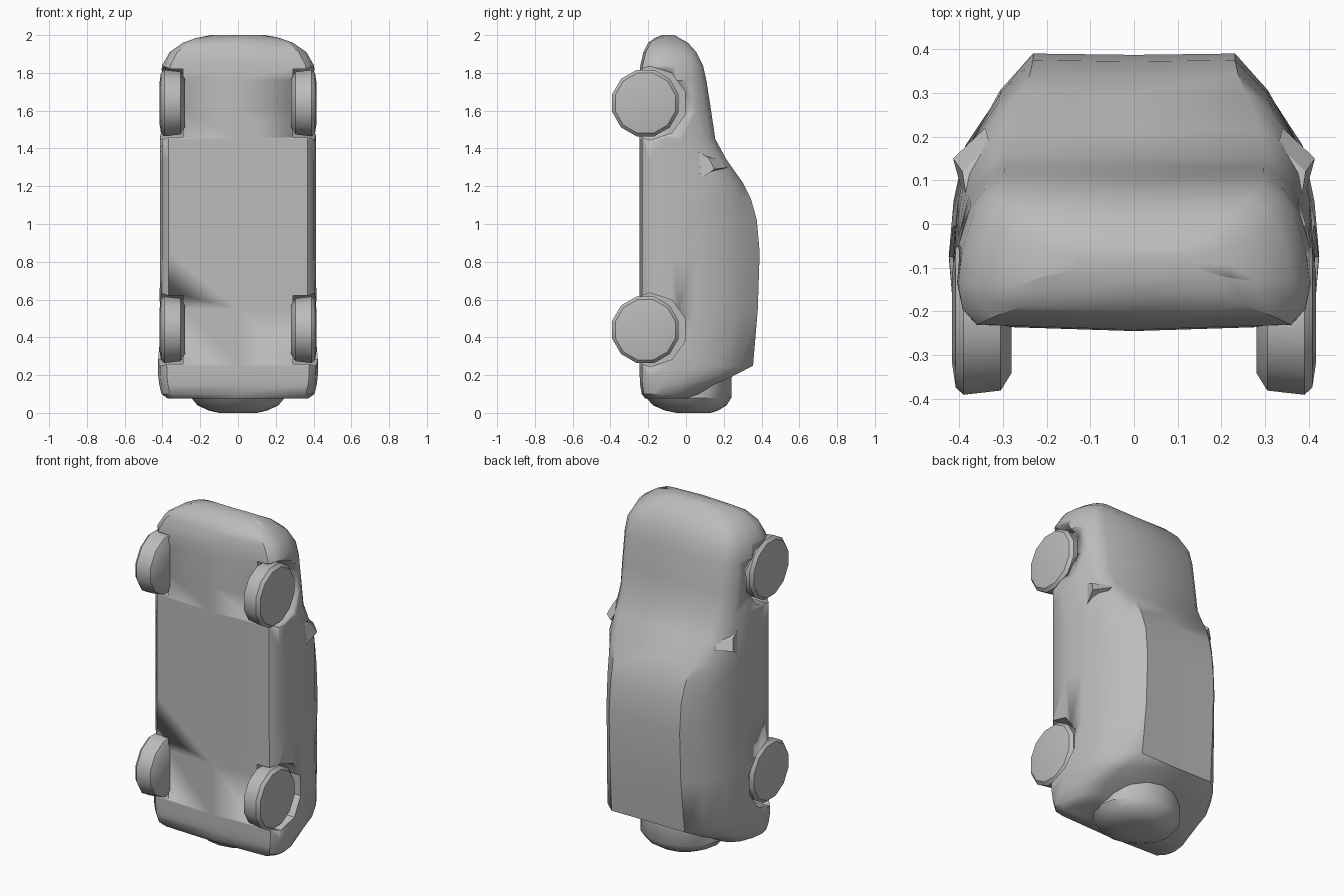
import bpy, bmesh, math

if "Cube" in bpy.data.objects:
    bpy.data.objects.remove(bpy.data.objects["Cube"])

grey = bpy.data.materials.new("plain_grey")
grey.diffuse_color = (0.5, 0.5, 0.5, 1)
grey.use_nodes = True
grey.node_tree.nodes["Principled BSDF"].inputs["Base Color"].default_value = grey.diffuse_color


def make(name, rings, angle=40):
    """Skin a list of closed rings (equal point counts) and cap both ends."""
    bm = bmesh.new()
    loops = [[bm.verts.new(p) for p in r] for r in rings]
    n = len(rings[0])
    for a, b in zip(loops, loops[1:]):
        for i in range(n):
            bm.faces.new((a[i], a[(i + 1) % n], b[(i + 1) % n], b[i]))
    bm.faces.new(loops[0])
    bm.faces.new(loops[-1])
    bmesh.ops.recalc_face_normals(bm, faces=bm.faces)
    me = bpy.data.meshes.new(name)
    bm.to_mesh(me)
    bm.free()
    me.shade_smooth()
    me.set_sharp_from_angle(angle=math.radians(angle))
    me.materials.append(grey)
    ob = bpy.data.objects.new(name, me)
    bpy.context.collection.objects.link(ob)
    return ob


def section(z, floor, w, top):
    """Body slice: the taller it is, the more the roof narrows above the shoulder."""
    height = top - floor
    shoulder = min(0.18, top - 0.2 * height)
    belt = floor + 0.4 * (shoulder - floor)
    ws = w * 0.91
    wr = w * (0.72 - 0.16 * min(1, max(0, (top - 0.2) / 0.16)))
    lip = min(0.012, height * 0.1)
    half = [(w * 0.89, floor + lip), (w * 0.975, floor + 4 * lip), (w, belt),
            ((w + ws) / 2 + 0.008, (belt + shoulder) / 2), (ws, shoulder),
            (ws * 0.45 + wr * 0.55 + 0.01, shoulder * 0.4 + top * 0.6), (wr, top)]
    pts = [(0, floor)] + half + [(0, top - 0.003)] + [(-x, y) for x, y in reversed(half)]
    return [(x, y, z) for x, y in pts]


# Body, lofted from the tail (bottom) to the nose (top): z, floor, half width, top
body = make("car_body", [section(*s) for s in [
    (0.075, -0.215, 0.37, 0.00), (0.10, -0.235, 0.405, 0.07),
    (0.15, -0.243, 0.417, 0.15), (0.19, -0.245, 0.422, 0.24),
    (0.25, -0.245, 0.424, 0.355), (0.55, -0.245, 0.415, 0.38),
    (0.85, -0.245, 0.413, 0.39), (1.02, -0.245, 0.413, 0.375),
    (1.13, -0.245, 0.413, 0.345), (1.22, -0.245, 0.413, 0.30),
    (1.34, -0.245, 0.413, 0.215), (1.45, -0.245, 0.413, 0.155),
    (1.60, -0.245, 0.413, 0.133), (1.76, -0.245, 0.412, 0.108),
    (1.84, -0.242, 0.402, 0.09), (1.91, -0.225, 0.362, 0.055),
    (1.96, -0.200, 0.29, 0.01), (1.985, -0.165, 0.22, -0.035),
    (2.0, -0.125, 0.14, -0.06)]])


def disc(name, side, cy, cz, layers, n):
    """Wheel-like solid along x from (x, radius) layers."""
    return make(name, [[(side * x, cy + r * math.cos(2 * math.pi * (i + .5) / n),
                         cz + r * math.sin(2 * math.pi * (i + .5) / n))
                        for i in range(n)] for x, r in layers], 35)


# Wheels, each in an arch cut out of the body
for end, cz in (("rear", 0.44), ("front", 1.64)):
    for side, label in ((1, "right"), (-1, "left")):
        arch = disc(f"{end}_{label}_arch_cutter", side, -0.19, cz,
                    [(0.29, 0.195), (0.6, 0.195)], 10)
        arch.hide_render = True
        arch.hide_viewport = True
        cut = body.modifiers.new(arch.name, 'BOOLEAN')
        cut.operation = 'DIFFERENCE'
        cut.object = arch
        cut.solver = 'EXACT'
        disc(f"{end}_{label}_wheel", side, -0.215, cz,
             [(0.28, 0.13), (0.305, 0.172), (0.39, 0.182), (0.408, 0.165), (0.416, 0.11)], 12)

# Spare wheel on the tail
make("spare_wheel", [[(r * 1.1 * math.cos(2 * math.pi * i / 16),
                       y + r * math.sin(2 * math.pi * i / 16), z) for i in range(16)]
                     for z, y, r in [(0.0, 0.04, 0.09), (0.012, 0.03, 0.14), (0.04, 0.02, 0.195),
                                     (0.08, 0.015, 0.225), (0.19, 0.02, 0.22)]], 35)

# Wing mirrors: wedges with a flat face towards the tail
for side, label in ((1, "right"), (-1, "left")):
    make(f"{label}_mirror", [
        [(side * x, y, z) for x, y, z in
         [(0.35, 0.07, 1.25), (0.395, 0.08, 1.24), (0.414, 0.15, 1.29), (0.34, 0.22, 1.30)]],
        [(side * x, y, z) for x, y, z in
         [(0.34, 0.06, 1.39), (0.385, 0.07, 1.38), (0.393, 0.12, 1.35), (0.33, 0.18, 1.34)]]], 20)
